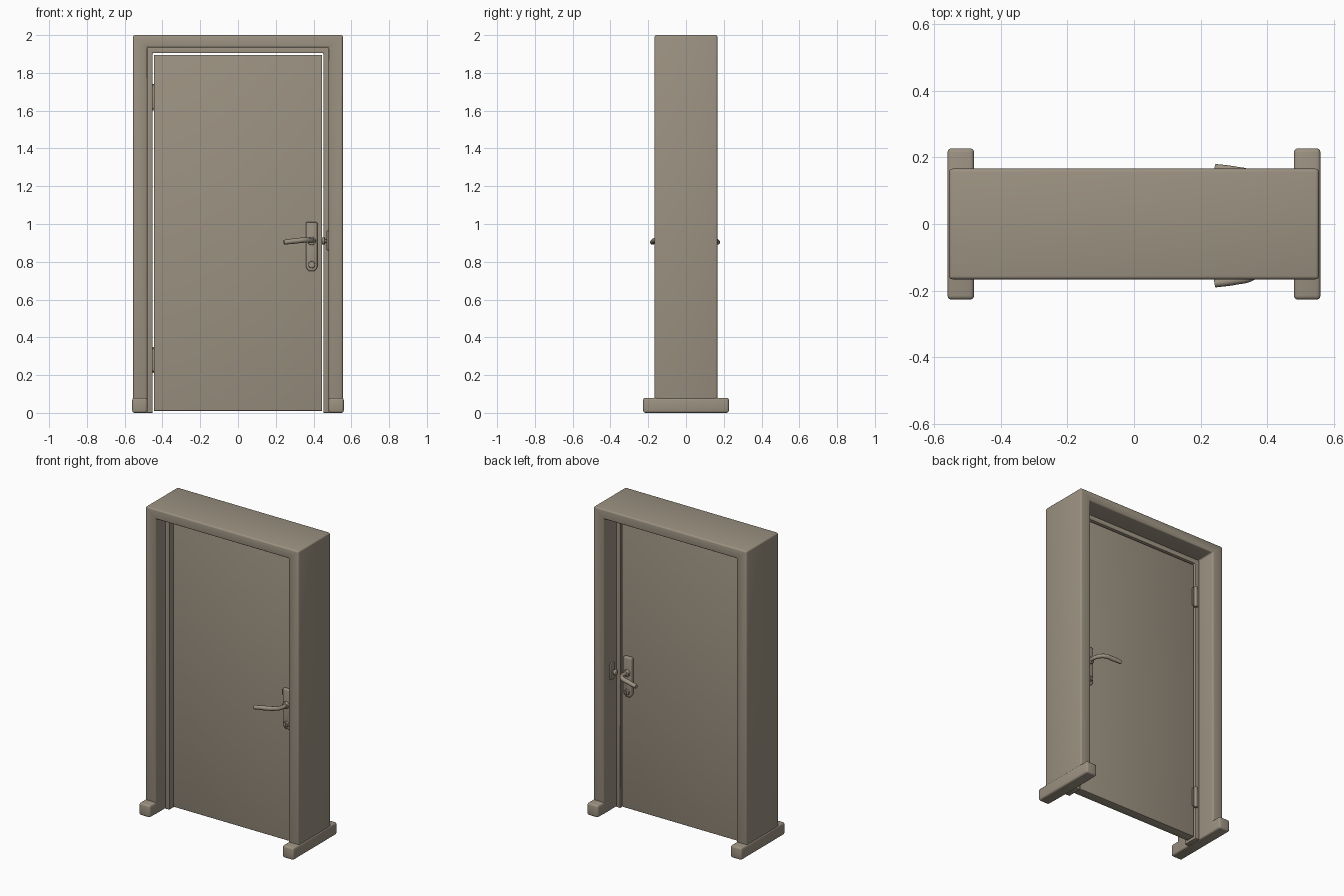
import bpy, bmesh, math
from mathutils import Vector

if "Cube" in bpy.data.objects:
    bpy.data.objects.remove(bpy.data.objects["Cube"])

mat = bpy.data.materials.new("taupe")
mat.diffuse_color = (0.33, 0.285, 0.22, 1)
mat.use_nodes = True
mat.node_tree.nodes["Principled BSDF"].inputs["Base Color"].default_value = mat.diffuse_color


def finish(ob, name, bevel=0.0, seg=3):
    ob.name = name
    ob.data.materials.clear()
    ob.data.materials.append(mat)
    bpy.ops.object.select_all(action='DESELECT')
    bpy.context.view_layer.objects.active = ob
    ob.select_set(True)
    if bevel:
        m = ob.modifiers.new("bevel", 'BEVEL')
        m.width, m.segments, m.limit_method = bevel, seg, 'ANGLE'
        bpy.ops.object.modifier_apply(modifier=m.name)
    bpy.ops.object.shade_smooth_by_angle(angle=math.radians(35))
    return ob


def prism(name, pts, y0, y1, bevel=0.0):
    """Extrude an x-z outline from y0 to y1."""
    bm = bmesh.new()
    f = bm.faces.new([bm.verts.new((x, y0, z)) for x, z in pts])
    r = bmesh.ops.extrude_face_region(bm, geom=[f])
    vs = [v for v in r["geom"] if isinstance(v, bmesh.types.BMVert)]
    bmesh.ops.translate(bm, verts=vs, vec=(0, y1 - y0, 0))
    bmesh.ops.recalc_face_normals(bm, faces=bm.faces)
    me = bpy.data.meshes.new(name)
    bm.to_mesh(me)
    bm.free()
    ob = bpy.data.objects.new(name, me)
    bpy.context.collection.objects.link(ob)
    return finish(ob, name, bevel)


def box(name, x0, x1, y0, y1, z0, z1, bevel=0.0):
    return prism(name, [(x0, z0), (x1, z0), (x1, z1), (x0, z1)], y0, y1, bevel)


def rod(name, a, b, r, bevel=0.0, sides=24):
    a, b = Vector(a), Vector(b)
    d = b - a
    bpy.ops.mesh.primitive_cylinder_add(vertices=sides, radius=r, depth=d.length,
                                        location=(a + b) / 2,
                                        rotation=d.to_track_quat('Z', 'Y').to_euler())
    return finish(bpy.context.object, name, bevel)


def portal(name, xo, zo, xi, zi, y0, y1, bevel):
    """Upside-down U: two posts joined by a head."""
    pts = [(-xo, 0), (-xo, zo), (xo, zo), (xo, 0), (xi, 0), (xi, zi), (-xi, zi), (-xi, 0)]
    return prism(name, pts, y0, y1, bevel)


# Deep outer wall, inner lining and door leaf
portal("wall_frame", 0.555, 2.0, 0.48, 1.935, -0.166, 0.166, 0.01)
portal("door_lining", 0.485, 1.94, 0.452, 1.905, -0.065, 0.035, 0.004)
box("door_leaf", -0.445, 0.445, -0.033, 0.03, 0.01, 1.895, 0.004)

# Long feet under each post
for s, side in ((-1, "left"), (1, "right")):
    box(side + "_foot", *sorted((s * 0.48, s * 0.56)), -0.227, 0.227, 0, 0.08, 0.012)

# Hinges on the back
for i, z in enumerate((0.28, 1.67)):
    rod(f"hinge_knuckle_{i}", (-0.449, 0.04, z - 0.07), (-0.449, 0.04, z + 0.07), 0.011, 0.002, 16)
    box(f"hinge_leaf_{i}", -0.475, -0.43, 0.028, 0.038, z - 0.06, z + 0.06, 0.002)

# Handle sets, front and back
for s, side, face, shift in ((-1, "front", -0.033, 0.0), (1, "back", 0.03, -0.01)):
    out = lambda d: s * d + (shift if d > 0.1 else 0)
    plate = [(0.36, 1.01), (0.42, 1.01), (0.42, 0.77), (0.405, 0.75), (0.375, 0.75), (0.36, 0.77)]
    prism(side + "_handle_plate", plate, *sorted((face - s * 0.005, face + s * 0.022)), 0.006)
    rod(side + "_lever_collar", (0.39, face, 0.91), (0.39, face + s * 0.038, 0.91), 0.022, 0.004)
    rod(side + "_lock_cylinder", (0.39, face, 0.785), (0.39, face + s * 0.034, 0.785), 0.018, 0.003)
    box(side + "_lock_slot", 0.386, 0.394, *sorted((face, face + s * 0.038)), 0.772, 0.798)

    # Curved lever swept along a smooth path
    cu = bpy.data.curves.new(side + "_lever", 'CURVE')
    cu.dimensions = '3D'
    cu.bevel_depth, cu.bevel_resolution, cu.use_fill_caps = 0.0125, 4, True
    sp = cu.splines.new('BEZIER')
    path = [(0.39, 0.05, 0.91, 1.0), (0.388, 0.115, 0.912, 1.0), (0.355, 0.155, 0.915, 1.1),
            (0.30, 0.169, 0.91, 1.15), (0.243, 0.178, 0.903, 1.0)]
    sp.bezier_points.add(len(path) - 1)
    for p, (x, d, z, r) in zip(sp.bezier_points, path):
        p.co = (x, out(d), z)
        p.radius = r
        p.handle_left_type = p.handle_right_type = 'AUTO'
    sp.resolution_u = 8
    ob = bpy.data.objects.new(side + "_lever", cu)
    bpy.context.collection.objects.link(ob)
    bpy.ops.object.select_all(action='DESELECT')
    bpy.context.view_layer.objects.active = ob
    ob.select_set(True)
    bpy.ops.object.convert(target='MESH')
    finish(bpy.context.object, side + "_lever")

    # Small knob on the post beside the lock
    y = s * 0.085
    box(side + "_post_plate", 0.469, 0.482, y - 0.02, y + 0.02, 0.86, 0.965, 0.004)
    rod(side + "_post_stem", (0.475, y, 0.91), (0.455, y, 0.91), 0.009)
    rod(side + "_post_knob", (0.46, y, 0.91), (0.443, y, 0.91), 0.018, 0.005)
